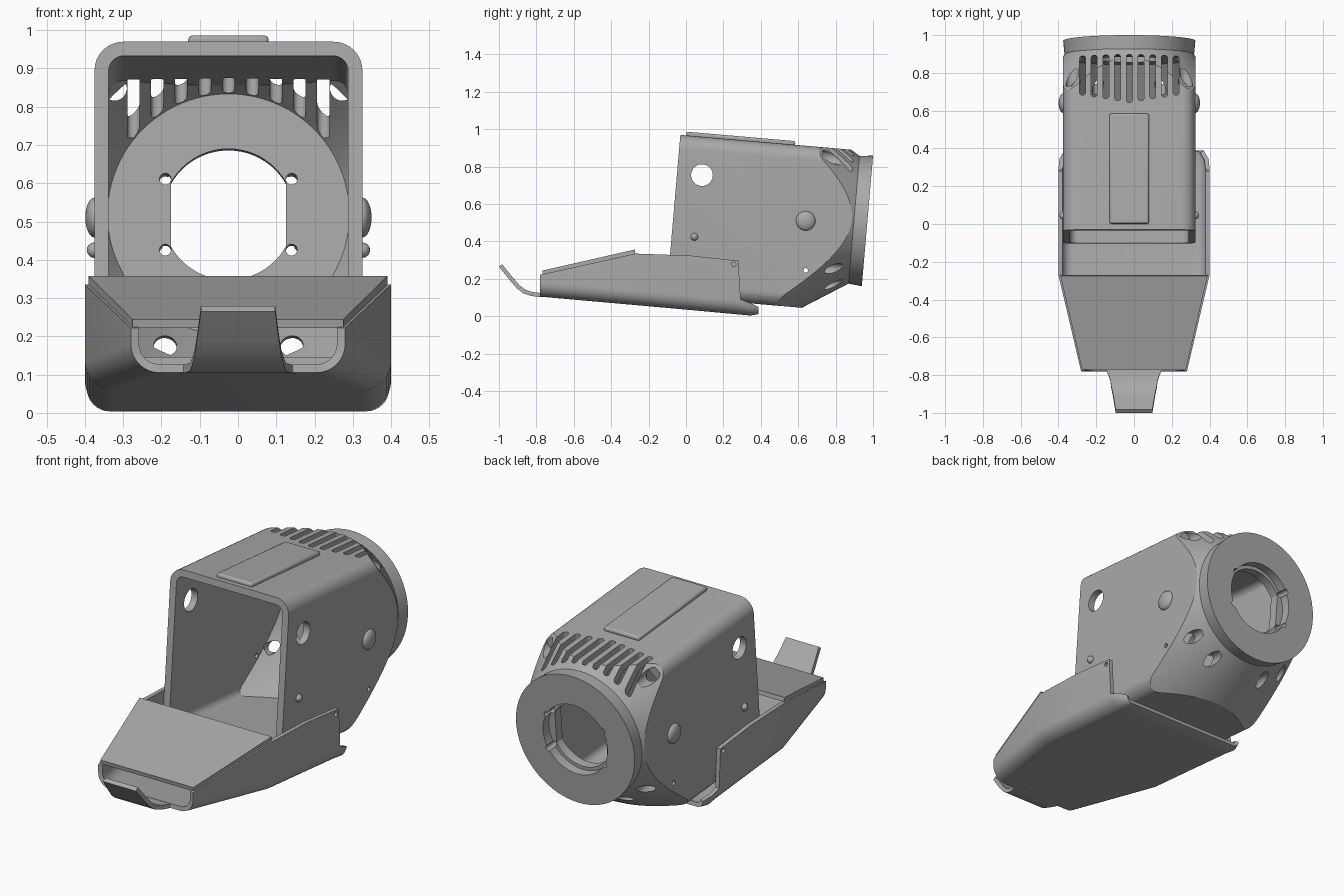
import bpy, bmesh, math
from mathutils import Matrix

if "Cube" in bpy.data.objects:
    bpy.data.objects.remove(bpy.data.objects["Cube"], do_unlink=True)

grey = bpy.data.materials.new("plain grey")
grey.use_nodes = True
grey.diffuse_color = (0.4, 0.4, 0.4, 1)
grey.node_tree.nodes["Principled BSDF"].inputs["Base Color"].default_value = (0.4, 0.4, 0.4, 1)


def make(name, bm):
    mesh = bpy.data.meshes.new(name)
    bm.to_mesh(mesh)
    bm.free()
    ob = bpy.data.objects.new(name, mesh)
    mesh.materials.append(grey)
    bpy.context.collection.objects.link(ob)
    return ob


def box(name, lo, hi, radius=0, axis=1, segments=8):
    """Box between two corners, rounded on the edges that run along an axis."""
    bm = bmesh.new()
    bmesh.ops.create_cube(bm, size=1)
    for v in bm.verts:
        v.co = [l + (c + 0.5) * (h - l) for l, h, c in zip(lo, hi, v.co)]
    if radius:
        edges = [e for e in bm.edges
                 if abs((e.verts[0].co - e.verts[1].co).normalized()[axis]) > 0.9]
        bmesh.ops.bevel(bm, geom=edges, offset=radius, segments=segments,
                        profile=0.5, affect='EDGES')
    return make(name, bm)


def cone(name, r_back, r_front, back, front, x=0, z=0, sides=64):
    """Cone or cylinder along y, from the back end to the front end."""
    bm = bmesh.new()
    bmesh.ops.create_cone(bm, cap_ends=True, segments=sides, radius1=r_back,
                          radius2=r_front, depth=back - front)
    bm.transform(Matrix.Translation((x, (back + front) / 2, z))
                 @ Matrix.Rotation(math.pi / 2, 4, 'X'))
    return make(name, bm)


def cross_rod(name, radius, y, z, half=0.6, sides=32):
    """Cylinder along x."""
    bm = bmesh.new()
    bmesh.ops.create_cone(bm, cap_ends=True, segments=sides, radius1=radius,
                          radius2=radius, depth=2 * half)
    bm.transform(Matrix.Translation((0, y, z)) @ Matrix.Rotation(math.pi / 2, 4, 'Y'))
    return make(name, bm)


def activate(ob):
    bpy.ops.object.select_all(action='DESELECT')
    ob.select_set(True)
    bpy.context.view_layer.objects.active = ob


def combine(ob, other, operation='DIFFERENCE'):
    mod = ob.modifiers.new("cut", 'BOOLEAN')
    mod.operation, mod.solver, mod.object = operation, 'EXACT', other
    activate(ob)
    bpy.ops.object.modifier_apply(modifier=mod.name)
    bpy.data.objects.remove(other, do_unlink=True)


def loft(name, sections, thickness):
    """Skin rows of points and thicken the sheet inwards."""
    bm = bmesh.new()
    rows = [[bm.verts.new(p) for p in s] for s in sections]
    for a, b in zip(rows, rows[1:]):
        for i in range(len(a) - 1):
            bm.faces.new((a[i], a[i + 1], b[i + 1], b[i]))
    ob = make(name, bm)
    mod = ob.modifiers.new("wall", 'SOLIDIFY')
    mod.thickness, mod.offset, mod.use_even_offset = thickness, -1, True
    activate(ob)
    bpy.ops.object.modifier_apply(modifier=mod.name)
    return ob


# Housing: a rounded square tube narrowing to a round back end
FRONT, SLOPE = -1.036, 0.633
housing = box("housing", (-0.35, FRONT, -0.493), (0.35, -0.06, 0.372), 0.075)
combine(housing, cone("shoulder", 0.335, 0.335 + SLOPE * 1.04, -0.06, -1.1, sides=96), 'INTERSECT')
cavity = box("cavity", (-0.313, -1.09, -0.455), (0.313, -0.1, 0.335), 0.04)
combine(cavity, cone("inner shoulder", 0.316, 0.316 + SLOPE, -0.1, -1.1, sides=96), 'INTERSECT')
combine(housing, cavity)
combine(housing, cone("flange", 0.35, 0.343, 0, -0.072, sides=96), 'UNION')

# Back opening with counterbore, flat sides and screw holes
bore = cone("bore", 0.172, 0.172, 0.05, -0.2)
combine(bore, box("flats", (-0.15, -0.3, -0.3), (0.15, 0.1, 0.3)), 'INTERSECT')
combine(housing, bore)
combine(housing, cone("counterbore", 0.19, 0.19, 0.05, -0.05))
for side in (-1, 1):
    for z in (-0.093, 0.093):
        combine(housing, cone("screw hole", 0.015, 0.015, 0.05, -0.2, side * 0.165, z, 20))
    combine(housing, cone("corner recess", 0.035, 0.035, -0.1, -0.27, side * 0.3, 0.32, 24))
    for x, z in ((0.165, -0.355), (0.29, -0.27)):
        combine(housing, cone("lower recess", 0.03, 0.03, -0.08, -0.25, side * x, z, 24))

# Row of cooling slots over the top shoulder
for k in range(-4, 5):
    x, front = 0.062 * k, -0.36 + 0.01 * abs(k)
    combine(housing, box("slot", (x - 0.016, front, 0.2), (x + 0.016, -0.104, 0.5), 0.014, 2, 4))

# Side holes
combine(housing, cross_rod("side hole", 0.058, -0.9025, 0.168))
combine(housing, cross_rod("pin hole", 0.012, -0.306, -0.292))

# Raised plate on the roof
roof_plate = box("roof_plate", (-0.105, -1.005, 0.365), (0.105, -0.42, 0.392))
bevel = roof_plate.modifiers.new("edge", 'BEVEL')
bevel.width, bevel.segments = 0.01, 2

# Domed pivots and small studs on both sides
body_parts = [housing, roof_plate]
for side, label in ((1, "left"), (-1, "right")):
    for part, y, z, r, h in (("pivot_dome", -0.329, -0.028, 0.052, 0.024),
                             ("stud", -0.914, -0.164, 0.02, 0.02)):
        bm = bmesh.new()
        bmesh.ops.create_uvsphere(bm, u_segments=32, v_segments=16, radius=1)
        bm.transform(Matrix.Translation((side * 0.35, y, z)) @ Matrix.Diagonal((h, r, r, 1)))
        body_parts.append(make(label + "_" + part, bm))

# Tilt the whole body onto its pivot
tilt = Matrix.Translation((-0.025, 0.97, 0.51)) @ Matrix.Rotation(math.radians(-4.93), 4, 'X')
for part in body_parts:
    part.data.transform(tilt)


# Lower tray: a rounded channel that widens from the front
def channel(y, half, bottom, top, r):
    right = [(half, y, top)]
    for i in range(9):
        a = math.pi / 2 * i / 8
        right.append((half - r + r * math.cos(a), y, bottom + r - r * math.sin(a)))
    return right + [(-x, y, z) for x, y, z in reversed(right)]


tray = loft("tray", [channel(*s) for s in (
    (-0.78, 0.28, 0.105, 0.222, 0.075),
    (-0.27, 0.40, 0.06, 0.335, 0.075),
    (0.02, 0.40, 0.034, 0.325, 0.075),
    (0.28, 0.40, 0.01, 0.297, 0.075),
    (0.292, 0.40, 0.009, 0.09, 0.075),
    (0.345, 0.395, 0.004, 0.07, 0.06),
    (0.388, 0.37, 0.012, 0.05, 0.035))], 0.022)
combine(tray, cross_rod("hinge hole", 0.012, 0.255, 0.278, sides=20))

# Sloping lid over the front of the tray
bm = bmesh.new()
outline = [(-0.275, -0.765, 0.222), (0.275, -0.765, 0.222),
           (0.39, -0.27, 0.335), (-0.39, -0.27, 0.335)]
low = [bm.verts.new(p) for p in outline]
high = [bm.verts.new((x, y - 0.004, z + 0.022)) for x, y, z in outline]
bm.faces.new(low[::-1])
bm.faces.new(high)
for i in range(4):
    j = (i + 1) % 4
    bm.faces.new((low[i], low[j], high[j], high[i]))
lid = make("lid", bm)

# Upturned tongue at the front of the tray
tongue = loft("front_tongue", [[(half, y, z), (-half, y, z)] for y, z, half in (
    (-1.0, 0.265, 0.097), (-0.94, 0.19, 0.107), (-0.905, 0.15, 0.113), (-0.87, 0.123, 0.12),
    (-0.83, 0.109, 0.126), (-0.79, 0.104, 0.14), (-0.75, 0.102, 0.15))], 0.022)

for ob in body_parts + [tray, lid, tongue]:
    activate(ob)
    bpy.ops.object.shade_smooth_by_angle(angle=math.radians(30))
